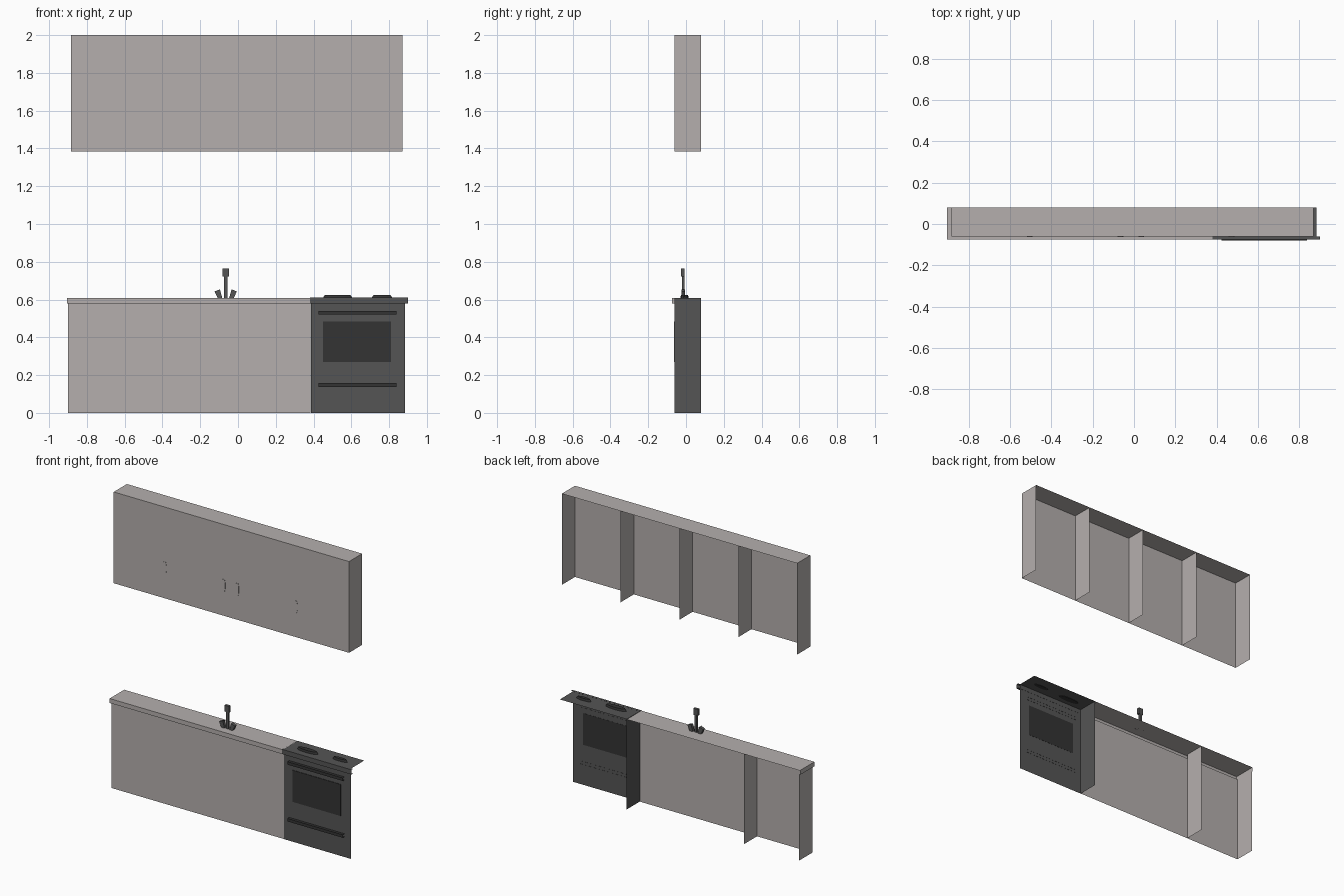
import bpy, bmesh, math

if "Cube" in bpy.data.objects:
    bpy.data.objects.remove(bpy.data.objects["Cube"])


def material(name, r, g, b):
    m = bpy.data.materials.new(name)
    m.diffuse_color = (r, g, b, 1)
    m.use_nodes = True
    m.node_tree.nodes["Principled BSDF"].inputs["Base Color"].default_value = m.diffuse_color
    return m


LIGHT = material("warm grey laminate", 0.46, 0.43, 0.42)
DARK = material("dark grey metal", 0.09, 0.09, 0.09)
BLACK = material("charcoal", 0.033, 0.033, 0.033)


def finish(name, bm, mat):
    me = bpy.data.meshes.new(name)
    bm.to_mesh(me)
    bm.free()
    me.materials.append(mat)
    ob = bpy.data.objects.new(name, me)
    bpy.context.collection.objects.link(ob)
    return ob


def box(name, mat, x, y, z, sides="LRFKBT"):
    """Box or open shell: Left, Right, Front, bacK, Bottom, Top."""
    bm = bmesh.new()
    v = [bm.verts.new((a, b, c)) for a in x for b in y for c in z]
    quads = {"L": (0, 1, 3, 2), "R": (4, 6, 7, 5), "F": (0, 4, 5, 1),
             "K": (2, 3, 7, 6), "B": (0, 2, 6, 4), "T": (1, 5, 7, 3)}
    for s in sides:
        bm.faces.new([v[i] for i in quads[s]])
    bmesh.ops.delete(bm, geom=[a for a in v if not a.link_faces], context='VERTS')
    return finish(name, bm, mat)


def prism(name, mat, profile, y0, y1):
    """Extrude an (x, z) outline along y."""
    bm = bmesh.new()
    f = bm.faces.new([bm.verts.new((x, y0, z)) for x, z in profile])
    r = bmesh.ops.extrude_face_region(bm, geom=[f], use_keep_orig=True)
    for e in r["geom"]:
        if isinstance(e, bmesh.types.BMVert):
            e.co.y = y1
    bmesh.ops.recalc_face_normals(bm, faces=bm.faces)
    return finish(name, bm, mat)


def divider(name, mat, x, z):
    return box(name, mat, (x, x + 0.001), (FRONT, BACK), z, "L")


FRONT, BACK = -0.06, 0.08

# Wall cabinet: open back and bottom, three inner dividers
UX = (-0.885, 0.87)
UZ = (1.385, 2.0)
box("wall_cabinet_shell", LIGHT, UX, (FRONT, BACK), UZ, "LRFT")
for i in (1, 2, 3):
    divider(f"wall_cabinet_divider_{i}", LIGHT, UX[0] + (UX[1] - UX[0]) * i / 4, UZ)

# Flat door pulls
for i, x in enumerate((-0.505, -0.066, 0.035, 0.472)):
    outline = [(x + a, 1.59 + b) for a, b in (
        (-0.009, -0.04), (0.009, -0.04), (0.014, -0.018), (0.014, 0.018),
        (0.009, 0.04), (-0.009, 0.04), (-0.014, 0.018), (-0.014, -0.018))]
    prism(f"door_pull_{i + 1}", LIGHT, outline, FRONT - 0.002, FRONT)

# Base cabinet: open back and bottom
box("base_cabinet_shell", LIGHT, (-0.9, 0.385), (FRONT, BACK), (0, 0.58), "LF")
divider("base_cabinet_divider", LIGHT, -0.488, (0, 0.608))

# Worktop with a dropped lip on the front and left
box("worktop", LIGHT, (-0.905, 0.385), (-0.075, BACK), (0.578, 0.608), "LFT")
box("worktop_lip_underside", LIGHT, (-0.905, 0.385), (-0.075, FRONT), (0.578, 0.6), "B")

# Cooker: front, left side and hob only
box("cooker_shell", DARK, (0.387, 0.885), (FRONT - 0.001, BACK), (0, 0.609), "LFT")
box("cooker_lip", DARK, (0.38, 0.9), (-0.0755, FRONT), (0.578, 0.61), "FTB")
box("oven_window", BLACK, (0.45, 0.81), (-0.064, FRONT), (0.27, 0.483))
for name, z in (("oven_handle", 0.53), ("drawer_handle", 0.147)):
    box(name, BLACK, (0.425, 0.838), (-0.08, FRONT), (z - 0.01, z + 0.01), "FTB")

# Burners: tapered flattened discs
for i, (x, r, y) in enumerate(((0.528, 0.08, -0.01), (0.762, 0.057, 0.0))):
    bm = bmesh.new()
    bmesh.ops.create_cone(bm, cap_ends=True, segments=12, radius1=r,
                          radius2=r - 0.012, depth=0.018)
    for v in bm.verts:
        v.co.x, v.co.y, v.co.z = v.co.x + x, v.co.y * 0.25 + y, v.co.z + 0.615
    finish(f"burner_{i + 1}", bm, BLACK)

# Tap: stem, head and two splayed knobs
TX, TY = -0.065, -0.015
box("tap_stem", DARK, (TX - 0.009, TX + 0.009), (TY - 0.007, TY + 0.007), (0.608, 0.725))
box("tap_head", DARK, (TX - 0.017, TX + 0.017), (TY - 0.012, TY + 0.006), (0.722, 0.765))
for side, s in (("left", -1), ("right", 1)):
    outline = [(TX + s * a, b) for a, b in (
        (0.018, 0.608), (0.042, 0.608), (0.059, 0.643), (0.031, 0.654))]
    prism(f"tap_knob_{side}", DARK, outline, TY - 0.01, TY + 0.01)
